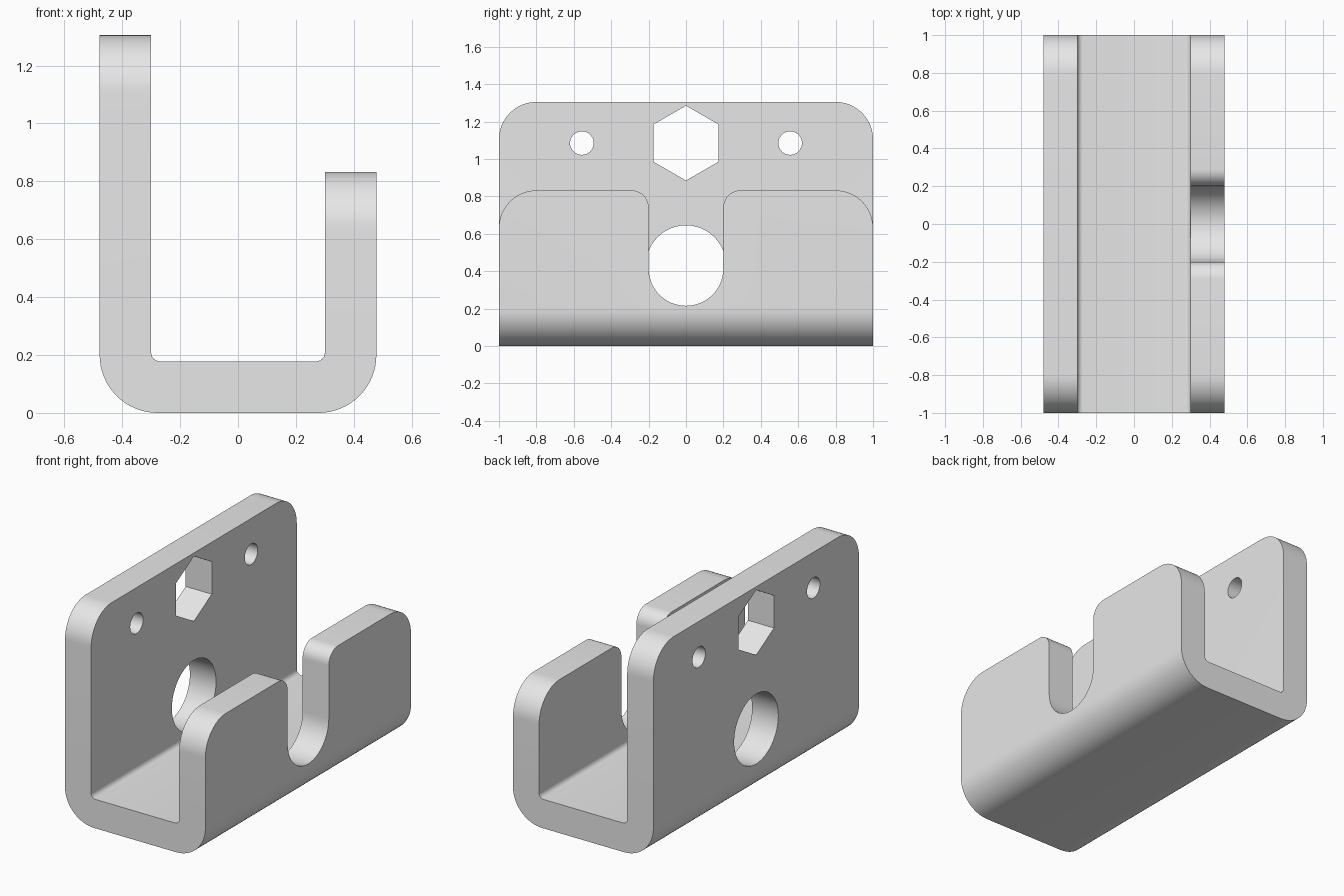
import bpy, bmesh
from math import sin, cos, pi, radians
from mathutils import Vector

default = bpy.data.objects.get("Cube")
if default:
    bpy.data.objects.remove(default, do_unlink=True)

HALF_X, WALL, LENGTH = 0.478, 0.178, 1.0
BACK_H, FRONT_H = 1.305, 0.832
INNER = HALF_X - WALL

grey = bpy.data.materials.new("light grey")
grey.use_nodes = True
grey.diffuse_color = (0.8, 0.8, 0.8, 1)
grey.node_tree.nodes["Principled BSDF"].inputs["Base Color"].default_value = (0.8, 0.8, 0.8, 1)


def arc(cx, cz, r, start, end, steps=16):
    """Points on an arc, angles in degrees."""
    angles = [radians(start + (end - start) * i / steps) for i in range(steps + 1)]
    return [(cx + r * cos(a), cz + r * sin(a)) for a in angles]


def prism(name, points, to_3d, direction):
    """Extrude a closed 2D outline along a direction."""
    bm = bmesh.new()
    face = bm.faces.new([bm.verts.new(to_3d(*p)) for p in points])
    new = bmesh.ops.extrude_face_region(bm, geom=[face])["geom"]
    verts = [g for g in new if isinstance(g, bmesh.types.BMVert)]
    bmesh.ops.translate(bm, verts=verts, vec=Vector(direction))
    bmesh.ops.recalc_face_normals(bm, faces=bm.faces)
    mesh = bpy.data.meshes.new(name)
    bm.to_mesh(mesh)
    bm.free()
    mesh.materials.append(grey)
    obj = bpy.data.objects.new(name, mesh)
    bpy.context.collection.objects.link(obj)
    return obj


# U-shaped channel, rounded along the bottom
R, FILLET = 0.2, 0.03
outline = [(-HALF_X, BACK_H)]
outline += arc(-HALF_X + R, R, R, 180, 270)
outline += arc(HALF_X - R, R, R, 270, 360)
outline += [(HALF_X, FRONT_H), (INNER, FRONT_H)]
outline += arc(INNER - FILLET, WALL + FILLET, FILLET, 0, -90, 6)
outline += arc(-INNER + FILLET, WALL + FILLET, FILLET, -90, -180, 6)
outline += [(-INNER, BACK_H)]
bracket = prism("bracket", outline, lambda x, z: (x, -LENGTH, z), (0, 2 * LENGTH, 0))

# Rounded upper corners of both walls
bm = bmesh.new()
bm.from_mesh(bracket.data)
corners = []
for e in bm.edges:
    a, b = (v.co for v in e.verts)
    if abs(a.y - b.y) < 1e-4 and abs(a.z - b.z) < 1e-4 and a.z > FRONT_H - 0.01:
        corners.append(e)
bmesh.ops.bevel(bm, geom=corners, offset=R, segments=16, profile=0.5, affect="EDGES")
bm.to_mesh(bracket.data)
bm.free()

# Cutters for the back wall: bore, screw holes and hexagon
cutters = []


def wall_cutter(name, points, x):
    cutters.append(prism(name, points, lambda y, z: (x, y, z), (0.4, 0, 0)))


BACK_X, FRONT_X, HOLE_Z = -0.6, 0.2, 1.085
wall_cutter("bore_cutter", arc(0, 0.43, 0.215, 0, 360, 48)[:-1], BACK_X)
wall_cutter("hexagon_cutter", arc(0, HOLE_Z, 0.2, 30, 390, 6)[:-1], BACK_X)
for side in (-1, 1):
    wall_cutter("screw_hole_cutter", arc(side * 0.557, HOLE_Z, 0.063, 0, 360, 32)[:-1], BACK_X)

# Cutter for the front wall: round-bottomed slot flaring at the top
S, FLARE = 0.2, 0.09
slot = arc(0, 0.415, S, 180, 360, 24)
slot += arc(S + FLARE, FRONT_H - FLARE, FLARE, 180, 90, 10)
slot += [(S + FLARE, 1.0), (-S - FLARE, 1.0)]
slot += arc(-S - FLARE, FRONT_H - FLARE, FLARE, 90, 0, 10)
wall_cutter("slot_cutter", slot, FRONT_X)

bpy.ops.object.select_all(action="DESELECT")
bpy.context.view_layer.objects.active = bracket
bracket.select_set(True)
for cutter in cutters:
    cutter.hide_render = True
    mod = bracket.modifiers.new("cut", "BOOLEAN")
    mod.operation, mod.solver, mod.object = "DIFFERENCE", "EXACT", cutter
    bpy.ops.object.modifier_apply(modifier=mod.name)
    bpy.data.objects.remove(cutter, do_unlink=True)

bpy.ops.object.shade_smooth_by_angle(angle=radians(30))
